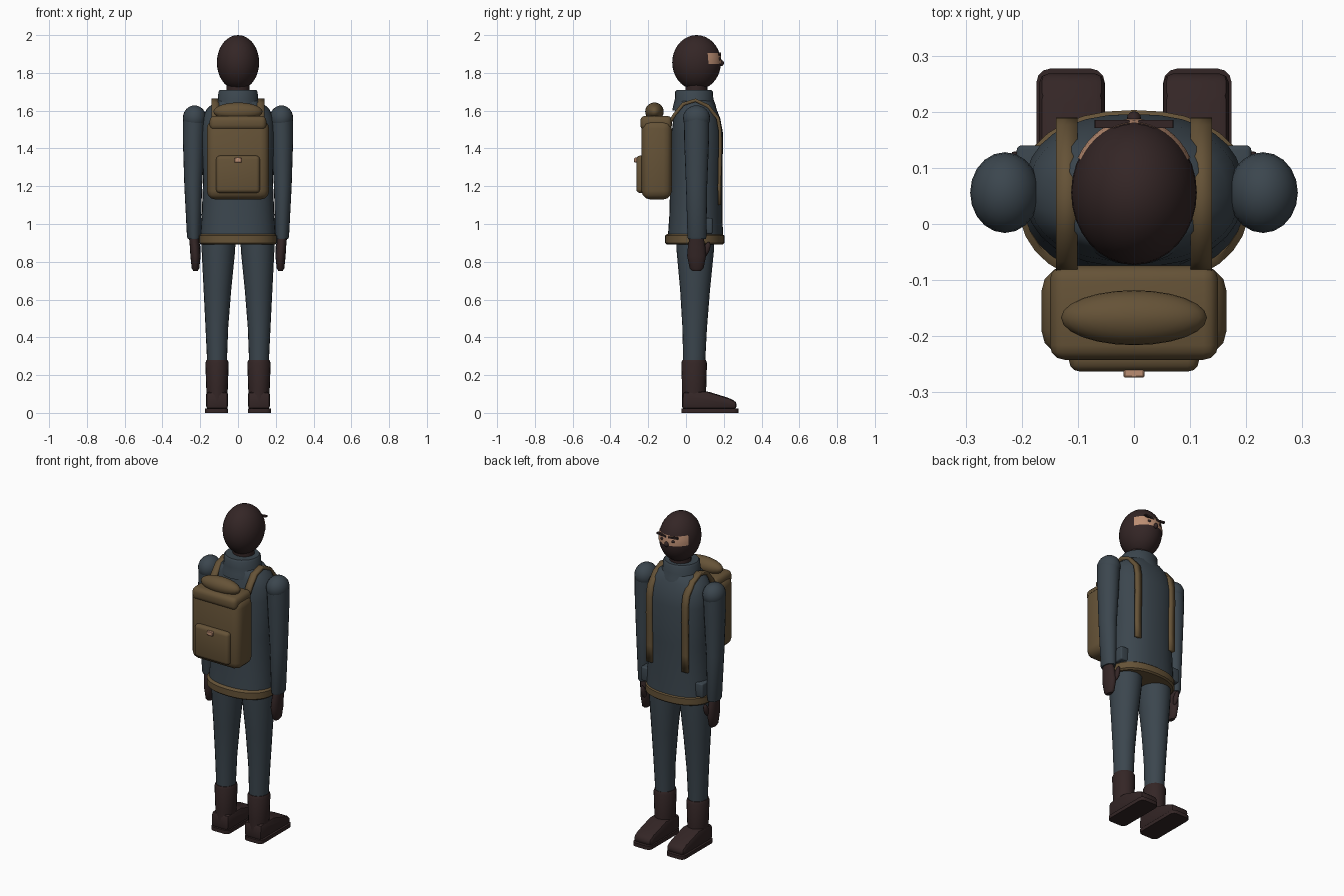
import bpy, bmesh, math
from mathutils import Matrix, Vector

if "Cube" in bpy.data.objects:
    bpy.data.objects.remove(bpy.data.objects["Cube"], do_unlink=True)


def material(name, r, g, b):
    m = bpy.data.materials.new(name)
    m.use_nodes = True
    m.diffuse_color = (r, g, b, 1)
    m.node_tree.nodes["Principled BSDF"].inputs["Base Color"].default_value = (r, g, b, 1)
    return m


CLOTH = material("slate_cloth", .044, .061, .076)
DARK = material("dark_brown", .034, .019, .019)
CANVAS = material("olive_canvas", .13, .085, .038)
SKIN = material("skin", .5, .27, .17)
HEAD = Vector((0, .056, 1.855))
SIDES = (("left", 1), ("right", -1))


def finish(name, bm, mat, angle=40):
    bmesh.ops.recalc_face_normals(bm, faces=bm.faces)
    mesh = bpy.data.meshes.new(name)
    bm.to_mesh(mesh)
    bm.free()
    mesh.materials.append(mat)
    ob = bpy.data.objects.new(name, mesh)
    bpy.context.collection.objects.link(ob)
    bpy.ops.object.select_all(action='DESELECT')
    ob.select_set(True)
    bpy.context.view_layer.objects.active = ob
    bpy.ops.object.shade_smooth_by_angle(angle=math.radians(angle))
    return ob


def loft(name, rings, mat, n=20, power=2.0):
    """Skin rings given as (x, y, z, x radius, y radius)."""
    bm = bmesh.new()
    rows = []
    for cx, cy, z, rx, ry in rings:
        row = []
        for i in range(n):
            a = math.tau * i / n
            c, s = math.cos(a), math.sin(a)
            px = math.copysign(abs(c) ** (2 / power), c)
            py = math.copysign(abs(s) ** (2 / power), s)
            row.append(bm.verts.new((cx + rx * px, cy + ry * py, z)))
        rows.append(row)
    for lo, hi in zip(rows, rows[1:]):
        for i in range(n):
            j = (i + 1) % n
            bm.faces.new((lo[i], lo[j], hi[j], hi[i]))
    bm.faces.new(rows[0])
    bm.faces.new(rows[-1])
    return finish(name, bm, mat)


def ball(name, center, radii, mat, n=20, tilt=0):
    bm = bmesh.new()
    bmesh.ops.create_uvsphere(bm, u_segments=n, v_segments=n // 2 + 2, radius=1)
    m = Matrix.Translation(center) @ Matrix.Rotation(tilt, 4, 'X') @ Matrix.Diagonal((*radii, 1))
    bmesh.ops.transform(bm, matrix=m, verts=bm.verts)
    return finish(name, bm, mat, 60)


def box(name, center, size, mat, bevel=0.0, tilt=0, segments=3):
    bm = bmesh.new()
    bmesh.ops.create_cube(bm, size=1)
    m = Matrix.Translation(center) @ Matrix.Rotation(tilt, 4, 'Y') @ Matrix.Diagonal((*size, 1))
    bmesh.ops.transform(bm, matrix=m, verts=bm.verts)
    if bevel:
        bmesh.ops.bevel(bm, geom=bm.edges[:], offset=bevel, segments=segments,
                        profile=.5, affect='EDGES')
    return finish(name, bm, mat)


# Head with eye opening, brows, eyes and covered nose
ball("head", HEAD, (.112, .129, .145), DARK, 32)
bm = bmesh.new()
rows = []
for z in (-.008, .01, .03, .05):
    level = math.sqrt(1 - (z / .145) ** 2)
    row = []
    for i in range(17):
        a = math.radians(-62 + 124 * i / 16)
        row.append(bm.verts.new(HEAD + Vector((.114 * level * math.sin(a),
                                               .132 * level * math.cos(a), z))))
    rows.append(row)
for lo, hi in zip(rows, rows[1:]):
    for i in range(16):
        bm.faces.new((lo[i], hi[i], hi[i + 1], lo[i + 1]))
finish("eye_opening", bm, SKIN)
for side, s in SIDES:
    box(f"{side}_brow", (s * .039, .178, 1.898), (.062, .014, .01), DARK, tilt=-s * .12)
    ball(f"{side}_eye", (s * .036, .176, 1.874), (.011, .008, .009), DARK, 12)
ball("nose", (0, .187, 1.852), (.013, .014, .016), DARK, 12)
loft("neck", [(0, .055, 1.64, .062, .058), (0, .055, 1.77, .062, .058)], DARK)

# Jacket body, hem and collar; rows are (z, x radius, y centre, y radius)
TORSO = [(.92, .2, .05, .147), (1.05, .192, .052, .14), (1.25, .184, .055, .138),
         (1.48, .195, .06, .136), (1.56, .188, .057, .124), (1.61, .165, .053, .108),
         (1.645, .125, .047, .098), (1.66, .09, .045, .085)]
loft("jacket", [(0, yc, z, rx, ry) for z, rx, yc, ry in TORSO], CLOTH, 32, 2.3)
loft("jacket_hem", [(0, .046, .892, .198, .148), (0, .046, .9, .207, .157),
                    (0, .046, .938, .207, .157), (0, .046, .948, .196, .145)], CANVAS, 32, 2.3)
loft("collar", [(0, .045, 1.6, .122, .118), (0, .045, 1.63, .12, .112),
                (0, .043, 1.66, .106, .102), (0, .042, 1.7, .104, .1),
                (0, .042, 1.71, .096, .092)], CLOTH, 24)


def front_y(x, z):
    for a, b in zip(TORSO, TORSO[1:]):
        if a[0] <= z <= b[0]:
            t = (z - a[0]) / (b[0] - a[0])
            rx, yc, ry = (a[k] + t * (b[k] - a[k]) for k in (1, 2, 3))
            return yc + ry * (1 - (x / rx) ** 2.3) ** (1 / 2.3)


def strap(name, x):
    path = [(front_y(abs(x), z) + .009, z) for z in (1.1, 1.2, 1.3, 1.4, 1.5, 1.56)]
    path += [(.115, 1.625), (.05, 1.655), (-.015, 1.635), (-.06, 1.58), (-.09, 1.53)]
    bm = bmesh.new()
    pairs = [[bm.verts.new((x + d, y, z)) for d in (-.019, .019)] for y, z in path]
    for p, q in zip(pairs, pairs[1:]):
        bm.faces.new((p[0], p[1], q[1], q[0]))
    ob = finish(name, bm, CANVAS)
    mod = ob.modifiers.new("thickness", 'SOLIDIFY')
    mod.thickness = .018
    mod.offset = 0


# Paired limbs, pockets, straps and boots
for side, s in SIDES:
    strap(f"{side}_strap", s * .12)
    box(f"{side}_jacket_pocket", (s * .178, .09, .99), (.062, .1, .085), CLOTH, .008)
    ball(f"{side}_shoulder", (s * .23, .056, 1.56), (.062, .072, .068), CLOTH, 20)
    loft(f"{side}_sleeve", [(s * .233, .058, .92, .032, .047), (s * .234, .058, .93, .036, .05),
                            (s * .237, .056, 1.2, .047, .056), (s * .234, .056, 1.45, .058, .066),
                            (s * .231, .056, 1.56, .06, .067)], CLOTH)
    loft(f"{side}_glove", [(s * .225, .056, .752, .012, .022), (s * .225, .056, .765, .02, .037),
                           (s * .225, .056, .83, .027, .05), (s * .229, .056, .88, .026, .046),
                           (s * .233, .056, .925, .026, .038)], DARK, 16)
    ball(f"{side}_thumb", (s * .212, .108, .865), (.014, .017, .042), DARK, 12, -.35)
    loft(f"{side}_leg", [(s * .111, .043, .26, .052, .058), (s * .112, .046, .45, .06, .065),
                         (s * .109, .048, .65, .073, .079), (s * .104, .049, .85, .088, .098),
                         (s * .102, .049, .93, .09, .1)], CLOTH)
    loft(f"{side}_boot_shaft", [(s * .111, .043, .06, .054, .064), (s * .111, .043, .13, .057, .064),
                                (s * .111, .043, .265, .062, .068),
                                (s * .111, .043, .28, .056, .062)], DARK)
    # Foot: a side profile extruded across and rounded
    bm = bmesh.new()
    profile = [(-.022, .02), (.268, .02), (.268, .058), (.23, .078), (.11, .115), (-.018, .11)]
    face = bm.faces.new([bm.verts.new((s * .111 - .058, y, z)) for y, z in profile])
    ext = bmesh.ops.extrude_face_region(bm, geom=[face])["geom"]
    bmesh.ops.translate(bm, vec=(.116, 0, 0),
                        verts=[v for v in ext if isinstance(v, bmesh.types.BMVert)])
    bmesh.ops.bevel(bm, geom=bm.edges[:], offset=.016, segments=2, profile=.5, affect='EDGES')
    finish(f"{side}_foot", bm, DARK)
    bm = bmesh.new()
    bmesh.ops.create_cube(bm, size=1)
    bmesh.ops.transform(bm, matrix=Matrix.Translation((s * .113, .126, .011))
                        @ Matrix.Diagonal((.122, .302, .022, 1)), verts=bm.verts)
    upright = [e for e in bm.edges if abs(e.verts[0].co.z - e.verts[1].co.z) > .01]
    bmesh.ops.bevel(bm, geom=upright, offset=.025, segments=3, profile=.5, affect='EDGES')
    finish(f"{side}_sole", bm, DARK)

# Backpack with lid, bedroll, pocket and buckle
box("backpack", (0, -.155, 1.34), (.33, .16, .42), CANVAS, .045)
box("backpack_lid", (0, -.158, 1.535), (.3, .168, .075), CANVAS, .026)
ball("bedroll", (0, -.167, 1.595), (.13, .049, .048), CANVAS, 24)
box("backpack_pocket", (0, -.24, 1.263), (.232, .046, .198), CANVAS, .02)
box("buckle", (0, -.265, 1.338), (.038, .018, .026), SKIN, .003, segments=1)
